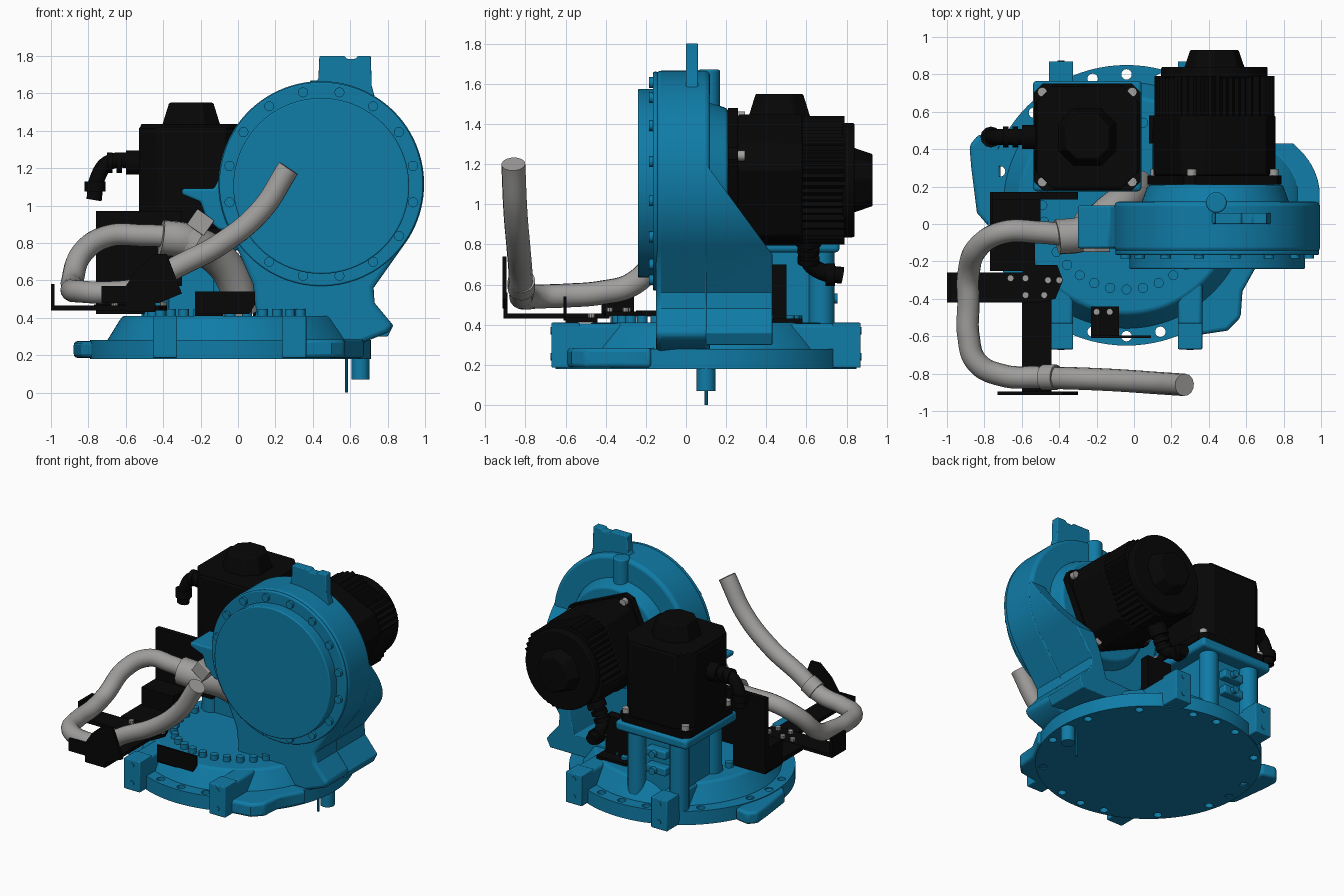
import bpy, bmesh
from math import sin, cos, pi, radians
from mathutils import Matrix, Vector

if "Cube" in bpy.data.objects:
    bpy.data.objects.remove(bpy.data.objects["Cube"])


def material(name, rgb):
    m = bpy.data.materials.new(name)
    m.diffuse_color = (*rgb, 1)
    m.use_nodes = True
    m.node_tree.nodes["Principled BSDF"].inputs["Base Color"].default_value = m.diffuse_color
    return m


BLUE = material("blue_paint", (0.005, 0.2, 0.385))
BLACK = material("black_plastic", (0.002, 0.002, 0.002))
GREY = material("grey_rubber", (0.35, 0.345, 0.335))
AXES = {'z': lambda u, v, d: (u, v, d), 'y': lambda u, v, d: (u, d, v), 'x': lambda u, v, d: (d, u, v)}


def activate(o):
    bpy.ops.object.select_all(action='DESELECT')
    o.select_set(True)
    bpy.context.view_layer.objects.active = o


def finish(o, mat, bevel=0.0):
    if mat:
        o.data.materials.append(mat)
    activate(o)
    if bevel:
        b = o.modifiers.new("bevel", 'BEVEL')
        b.width, b.segments, b.limit_method, b.angle_limit = bevel, 3, 'ANGLE', radians(40)
    bpy.ops.object.shade_smooth_by_angle(angle=radians(32))
    return o


def prism(name, pts, axis, d0, d1, mat=BLUE, bevel=0.0, M=None, taper=1.0, cut=None):
    """Extrude a 2D outline along an axis; taper scales the far end about its centre."""
    bm = bmesh.new()
    cu = sum(p[0] for p in pts) / len(pts)
    cv = sum(p[1] for p in pts) / len(pts)
    f = AXES[axis]
    a = [bm.verts.new(f(u, v, d0)) for u, v in pts]
    b = [bm.verts.new(f(cu + (u - cu) * taper, cv + (v - cv) * taper, d1)) for u, v in pts]
    bm.faces.new(a)
    bm.faces.new(b)
    for i in range(len(pts)):
        j = (i + 1) % len(pts)
        bm.faces.new((a[i], a[j], b[j], b[i]))
    if cut:
        bmesh.ops.bisect_plane(bm, geom=bm.verts[:] + bm.edges[:] + bm.faces[:],
                               plane_co=cut[0], plane_no=cut[1], clear_outer=True)
        bmesh.ops.holes_fill(bm, edges=[e for e in bm.edges if e.is_boundary])
    if M:
        bm.transform(M)
    bmesh.ops.recalc_face_normals(bm, faces=bm.faces)
    me = bpy.data.meshes.new(name)
    bm.to_mesh(me)
    bm.free()
    o = bpy.data.objects.new(name, me)
    bpy.context.collection.objects.link(o)
    return finish(o, mat, bevel)


def arc(cx, cy, r, a0=0, a1=360, n=64):
    step = (a1 - a0) / (n if abs(a1 - a0) >= 360 else n - 1)
    return [(cx + r * cos(radians(a0 + step * i)), cy + r * sin(radians(a0 + step * i))) for i in range(n)]


def cyl(name, cx, cy, r, axis, d0, d1, mat=BLUE, n=24, **k):
    return prism(name, arc(cx, cy, r, n=n), axis, d0, d1, mat, **k)


def box(name, x0, x1, y0, y1, z0, z1, mat=BLUE, bevel=0.0, **k):
    return prism(name, [(x0, y0), (x1, y0), (x1, y1), (x0, y1)], 'z', z0, z1, mat, bevel, **k)


def chamfered(h, c):
    return [(h, c - h), (h, h - c), (h - c, h), (c - h, h), (-h, h - c), (-h, c - h), (c - h, -h), (h - c, -h)]


def tube(name, pts, r, mat=GREY, M=None):
    cu = bpy.data.curves.new(name, 'CURVE')
    cu.dimensions, cu.bevel_depth, cu.bevel_resolution, cu.use_fill_caps = '3D', r, 5, True
    s = cu.splines.new('BEZIER')
    s.bezier_points.add(len(pts) - 1)
    for b, p in zip(s.bezier_points, pts):
        b.co = M @ Vector(p) if M else p
        b.handle_left_type = b.handle_right_type = 'AUTO'
    o = bpy.data.objects.new(name, cu)
    bpy.context.collection.objects.link(o)
    activate(o)
    bpy.ops.object.convert(target='MESH')
    return finish(bpy.context.object, mat)


# Round base: solid core, bolt rim with through holes, raised hub
CX, CY = -0.04, 0.1
rim = cyl("base_rim", CX, CY, 0.75, 'z', 0.18, 0.28, n=96)
cutters = []
for k in range(4):
    for da in (-15, 0, 15, 45):
        a = radians(90 * k + da)
        c = cyl("hole_cutter", CX + 0.7 * cos(a), CY + 0.7 * sin(a), 0.028, 'z', 0.1, 0.35, None, 16)
        cutters.append(c)
        m = rim.modifiers.new("hole", 'BOOLEAN')
        m.operation, m.object, m.solver = 'DIFFERENCE', c, 'EXACT'
activate(rim)
bpy.ops.object.convert(target='MESH')
bpy.ops.object.shade_smooth_by_angle(angle=radians(32))
for c in cutters:
    bpy.data.objects.remove(c)
cyl("base_hub", CX, CY, 0.665, 'z', 0.27, 0.41, n=96, taper=0.87, bevel=0.015)
for i in range(32):
    a = 2 * pi * i / 32
    cyl("base_bolt", CX + 0.45 * cos(a), CY + 0.45 * sin(a), 0.027, 'z', 0.4, 0.447, n=12)

# Lobes, lifting blocks
prism("front_lobe", [(0.3, -0.6), (0.5, -0.57), (0.57, -0.5), (0.58, -0.36), (0.68, -0.18), (0.4, -0.1)],
      'z', 0.186, 0.285, bevel=0.02)
prism("left_lobe", [(-0.7, -0.1), (-0.84, 0.06), (-0.87, 0.3), (-0.88, 0.42), (-0.83, 0.48), (-0.72, 0.46)],
      'z', 0.186, 0.275, bevel=0.02)
for x in (-0.39, 0.3):
    for y0, y1, yb in ((-0.67, -0.53, -0.67), (0.73, 0.87, 0.87)):
        box("lift_block", x - 0.065, x + 0.065, y0, y1, 0.186, 0.41, bevel=0.006)
        for z in (0.24, 0.37):
            cyl("block_plug", x, z, 0.018, 'y', yb - 0.004, yb + 0.004, n=12)
    box("front_rib", x - 0.065, x + 0.065, -0.6, -0.3, 0.2, 0.405, bevel=0.02)
    box("rear_rib", x - 0.065, x + 0.065, 0.5, 0.8, 0.2, 0.405, bevel=0.02)
cyl("locating_pin", 0.655, 0.1, 0.048, 'z', 0.07, 0.2)
cyl("stop_wire", 0.58, 0.1, 0.009, 'z', 0.0, 0.2, n=8)

# Swivel column: front slab with round head, and sloped side wall
DX, DZ = 0.445, 1.115
foot = [(0.08, 0.58), (0.1, 0.42), (0.02, 0.3), (0.65, 0.26), (0.8, 0.32), (0.83, 0.36), (0.73, 0.48), (0.725, 0.56)]
prism("column", arc(DX, DZ, 0.55, -38, 204, 72) + foot, 'y', -0.15, 0.12, bevel=0.025)
slope = ((0, 0.1, 1.2), Vector((0, 0.45, 0.33)).normalized())
prism("column_side_wall", arc(DX, DZ, 0.548, 15, -40, 14) +
      [(0.725, 0.56), (0.73, 0.48), (0.83, 0.36), (0.8, 0.3), (0.1, 0.3), (0.1, 0.42), (0.6, 0.44), (0.65, 0.62)] +
      arc(DX, DZ, 0.43, -50, 15, 12), 'y', 0.1, 0.43, cut=slope, bevel=0.012)
cyl("gearbox_mount", DX - 0.01, DZ, 0.4, 'y', 0.1, 0.21, n=64, taper=0.9, bevel=0.015)
cyl("cover_flange", DX, DZ, 0.545, 'y', -0.165, -0.14, n=72, bevel=0.008)
cyl("cover_disc", DX, DZ - 0.01, 0.47, 'y', -0.24, -0.15, n=72, bevel=0.008)
for i in range(16):
    a = 2 * pi * (i + 0.5) / 16
    cyl("cover_bolt", DX + 0.5 * cos(a), DZ + 0.5 * sin(a), 0.027, 'y', -0.185, -0.16, n=12)
prism("top_lug", [(0.37, 1.6), (0.43, 1.68), (0.435, 1.8), (0.57, 1.8), (0.58, 1.785), (0.63, 1.785), (0.64, 1.8),
                  (0.71, 1.8), (0.715, 1.64), (0.74, 1.55)], 'y', 0.0, 0.06, bevel=0.006)
cyl("head_boss", 0.44, 0.115, 0.055, 'z', 1.45, 1.67, n=24, bevel=0.008)
prism("side_bracket", [(-0.03, 0.87), (-0.1, 0.87), (-0.17, 0.93), (-0.2, 1.02), (-0.3, 1.06), (-0.3, 1.09),
                       (-0.13, 1.09), (-0.07, 1.2), (0.0, 1.2)], 'y', -0.13, 0.1, bevel=0.012)

# Pedestal under the upright motor
VX, VY = -0.25, 0.465
box("pedestal", VX - 0.19, VX + 0.19, VY - 0.21, VY + 0.2, 0.28, 0.79, bevel=0.02)
for sx in (-1, 1):
    for sy in (-1, 1):
        cyl("pedestal_pillar", VX + sx * 0.17, VY + sy * 0.19 + 0.02, 0.065, 'z', 0.28, 0.8, n=20)
box("pedestal_flange", VX - 0.29, VX + 0.29, VY - 0.29, VY + 0.3, 0.76, 0.83, bevel=0.02)
for z in (0.5, 0.62):
    box("port_block", VX - 0.09, VX + 0.07, VY + 0.18, VY + 0.26, z, z + 0.06, bevel=0.01)
    cyl("port_plug", VX, z + 0.03, 0.025, 'y', VY + 0.24, VY + 0.29, n=12)


# Motor, modelled along local z with its cable connector on local +y
def motor(prefix, M, elbow, finned):
    def part(n, pts, a, b, mat=BLACK, **k):
        prism(prefix + n, pts, 'z', a, b, mat, M=M, **k)
    part("_flange", chamfered(0.285, 0.045), 0.0, 0.05)
    part("_body", chamfered(0.28, 0.1), 0.05, 0.37 if finned else 0.59, bevel=0.01)
    if finned:
        fins = []
        for x, y in arc(0, 0, 1, n=96):
            k = min(0.325, 0.278 / max(abs(x), abs(y))) * (1.0 if len(fins) % 2 else 0.95)
            fins.append((x * k, y * k))
        part("_fins", fins, 0.36, 0.58)
        part("_end_cover", arc(0, 0, 0.285, n=40), 0.57, 0.63, bevel=0.01)
    else:
        part("_top_cover", chamfered(0.27, 0.08), 0.58, 0.605, bevel=0.006)
    part("_end_cap", chamfered(0.155, 0.08), 0.6, 0.72, taper=0.76, bevel=0.008)
    for sx in (-1, 1):
        for sy in (-1, 1):
            part("_bolt", arc(sx * 0.24, sy * 0.24, 0.026, n=12), 0.04, 0.085, GREY)
    prism(prefix + "_socket", arc(0, 0.4, 0.065, n=20), 'y', 0.26, 0.35, BLACK, M=M)
    tube(prefix + "_connector", [(0, 0.26, 0.4), (0, 0.44, 0.4), (0, 0.5, 0.4 + elbow * 0.4),
                                 (0, 0.52, 0.4 + elbow)], 0.042, BLACK, M)
    for y in (0.37, 0.42):
        prism(prefix + "_ring", arc(0, 0.4, 0.055, n=16), 'y', y, y + 0.03, BLACK, M=M)
    part("_cable_nut", arc(0, 0.515, 0.056, n=12), 0.4 + elbow * 0.5, 0.4 + elbow * 0.78)


motor("upright_motor", Matrix.Translation((VX, VY, 0.83)) @ Matrix.Rotation(pi / 2, 4, 'Z'), -0.2, False)
motor("rear_motor", Matrix.Translation((0.43, 0.21, 1.12)) @ Matrix.Rotation(-pi / 2, 4, 'X')
      @ Matrix.Rotation(radians(24), 4, 'Z'), 0.17, True)

# Hose: thick sleeve, then the thin run looping round the front
tube("hose_sleeve", [(0.02, 0.2, 0.43), (-0.02, 0.15, 0.6), (-0.12, 0.07, 0.73), (-0.27, -0.05, 0.81),
                     (-0.41, -0.07, 0.83)], 0.095)
tube("hose", [(-0.35, -0.06, 0.835), (-0.5, -0.045, 0.84), (-0.7, -0.045, 0.835), (-0.83, -0.12, 0.75),
              (-0.885, -0.27, 0.6), (-0.885, -0.42, 0.56), (-0.885, -0.6, 0.545), (-0.84, -0.74, 0.54),
              (-0.7, -0.81, 0.535), (-0.52, -0.82, 0.56), (-0.33, -0.825, 0.67), (-0.1, -0.835, 0.79),
              (0.12, -0.85, 0.97), (0.27, -0.86, 1.2)], 0.06)
box("hose_clamp", -0.055, 0.055, -0.1, 0.1, -0.05, 0.05, GREY, 0.005,
    M=Matrix.Translation((-0.2, -0.05, 0.91)) @ Matrix.Rotation(radians(35), 4, 'Y'))
ring = Matrix.Translation((-0.25, -0.035, 0.8)) @ Matrix.Rotation(radians(-60), 4, 'Y')
prism("clamp_band", arc(0, 0, 0.112), 'z', -0.03, 0.03, GREY, M=ring)
ring = Matrix.Translation((-0.45, -0.82, 0.6)) @ Matrix.Rotation(radians(60), 4, 'Y')
prism("front_band", arc(0, 0, 0.068, n=32), 'z', -0.04, 0.04, GREY, M=ring)

# Black hose brackets
box("back_panel", -0.76, -0.3, 0.13, 0.17, 0.57, 0.97, BLACK)
box("panel_shelf", -0.77, -0.53, -0.25, 0.17, 0.44, 0.47, BLACK)
box("panel_box", -0.76, -0.5, -0.03, 0.17, 0.42, 0.6, BLACK)
prism("side_tray", [(-1.0, -0.42), (-0.5, -0.42), (-0.42, -0.4), (-0.38, -0.3), (-0.41, -0.22), (-0.55, -0.22),
                    (-0.6, -0.26), (-1.0, -0.26)], 'z', 0.44, 0.465, BLACK)
box("tray_lip", -1.0, -0.98, -0.42, -0.26, 0.44, 0.58, BLACK)
box("front_arm", -0.6, -0.44, -0.9, -0.38, 0.43, 0.455, BLACK)
prism("front_guard", [(-0.73, 0.48), (-0.42, 0.48), (-0.3, 0.53), (-0.38, 0.74), (-0.45, 0.74), (-0.54, 0.66),
                      (-0.6, 0.57), (-0.73, 0.57)], 'y', -0.915, -0.895, BLACK)
box("guard_riser", -0.6, -0.44, -0.91, -0.89, 0.43, 0.56, BLACK)
for x, y in ((-0.66, -0.29), (-0.58, -0.29), (-0.58, -0.38), (-0.48, -0.38), (-0.46, -0.3), (-0.4, -0.3)):
    cyl("tray_bolt", x, y, 0.018, 'z', 0.46, 0.485, GREY, 10)
box("front_bracket", -0.23, -0.08, -0.6, -0.44, 0.41, 0.435, BLACK)
prism("front_bracket_lip", [(-0.23, 0.42), (0.06, 0.42), (0.09, 0.47), (0.09, 0.54), (-0.23, 0.54)],
      'y', -0.61, -0.595, BLACK)
for x in (-0.2, -0.13):
    cyl("bracket_bolt", x, -0.47, 0.018, 'z', 0.43, 0.455, GREY, 10)
box("rear_cable_bracket", 0.1, 0.3, 0.43, 0.5, 0.41, 0.7, BLACK)
box("rear_bracket_foot", 0.08, 0.32, 0.43, 0.58, 0.405, 0.43, BLACK)
